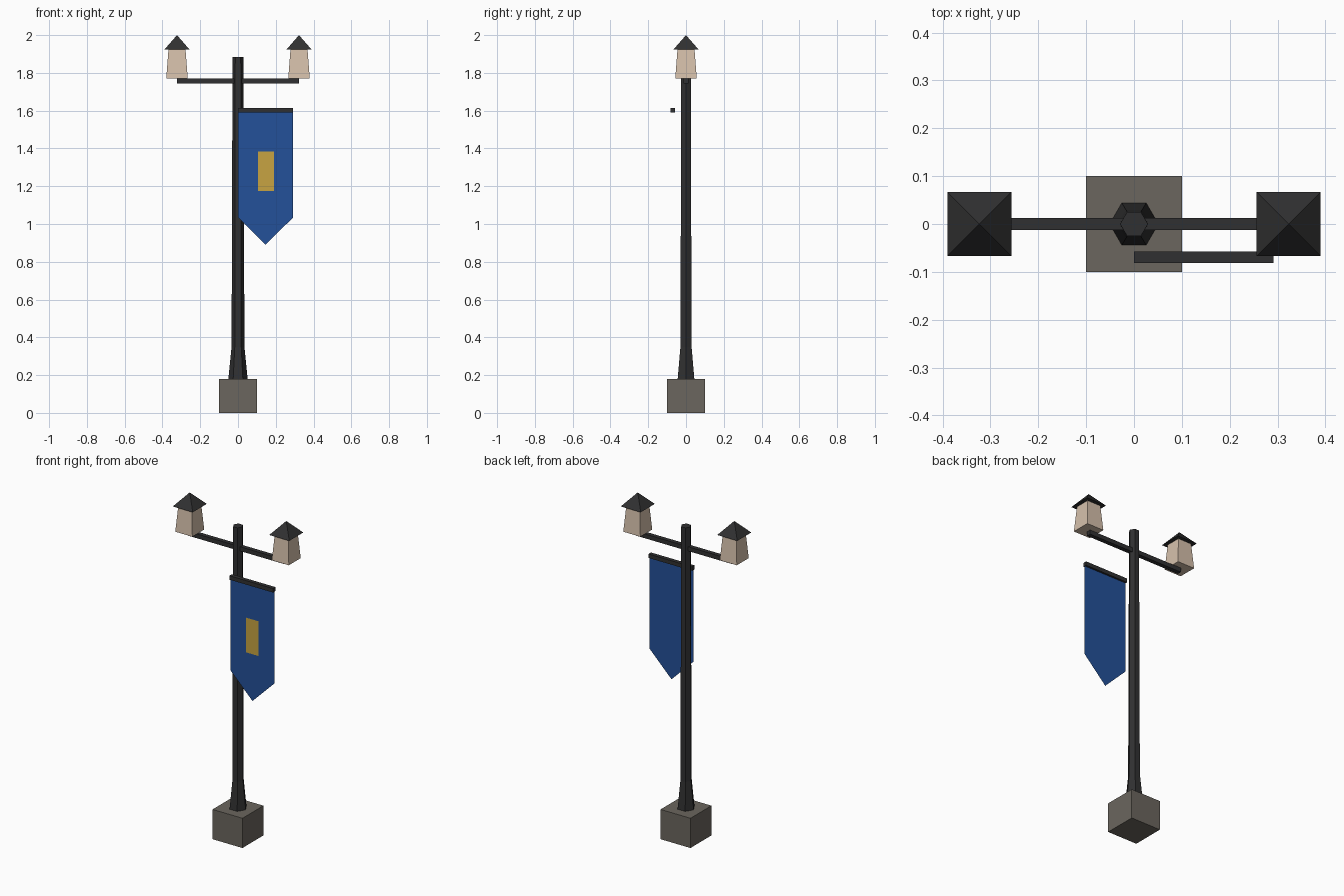
import bpy
import math

if "Cube" in bpy.data.objects:
    bpy.data.objects.remove(bpy.data.objects["Cube"], do_unlink=True)


def material(name, color):
    mat = bpy.data.materials.new(name)
    mat.use_nodes = True
    mat.diffuse_color = (*color, 1)
    mat.node_tree.nodes["Principled BSDF"].inputs["Base Color"].default_value = (*color, 1)
    return mat


iron = material("dark iron", (0.03, 0.03, 0.031))
stone = material("grey stone", (0.147, 0.133, 0.112))
glass = material("warm glass", (0.67, 0.53, 0.41))
cloth = material("blue cloth", (0.017, 0.082, 0.32))
gold = material("gold", (0.57, 0.37, 0.055))


def add_mesh(name, verts, faces, mat):
    mesh = bpy.data.meshes.new(name)
    mesh.from_pydata(verts, [], faces)
    mesh.materials.append(mat)
    obj = bpy.data.objects.new(name, mesh)
    bpy.context.collection.objects.link(obj)
    return obj


def loft(name, sides, profile, mat, x=0, phase=0):
    """Stack regular rings given as (z, radius), capped at both ends."""
    verts = []
    for z, r in profile:
        for i in range(sides):
            a = phase + math.tau * i / sides
            verts.append((x + r * math.cos(a), r * math.sin(a), z))
    faces = [tuple(reversed(range(sides)))]
    for k in range(len(profile) - 1):
        b = k * sides
        for i in range(sides):
            j = (i + 1) % sides
            faces.append((b + i, b + j, b + sides + j, b + sides + i))
    top = (len(profile) - 1) * sides
    faces.append(tuple(range(top, top + sides)))
    return add_mesh(name, verts, faces, mat)


def square(name, profile, mat, x=0):
    """Loft with four sides; profile holds (z, half width)."""
    return loft(name, 4, [(z, h * math.sqrt(2)) for z, h in profile], mat, x, math.pi / 4)


def box(name, center, size, mat):
    bpy.ops.mesh.primitive_cube_add(size=1, location=center)
    obj = bpy.context.object
    obj.name = name
    obj.scale = size
    obj.data.materials.append(mat)
    return obj


def panel(name, outline, y, mat):
    """Flat sheet facing the front."""
    return add_mesh(name, [(x, y, z) for x, z in outline], [tuple(range(len(outline)))], mat)


# Base and tapered six-sided pole
square("base", [(0, 0.1), (0.18, 0.1)], stone)
loft("pole", 6, [(0.18, 0.051), (0.35, 0.034), (1.885, 0.029)], iron)

# Cross arm with a lantern at each end
box("cross_arm", (0, 0, 1.756), (0.646, 0.026, 0.026), iron)
for side, x in (("left", 0.323), ("right", -0.323)):
    square(side + "_lantern", [(1.769, 0.057), (1.925, 0.045)], glass, x)
    eave, peak = 1.923, 2.0
    h = 0.067
    corners = [(x - h, -h, eave), (x + h, -h, eave), (x + h, h, eave), (x - h, h, eave)]
    add_mesh(side + "_lantern_roof", corners + [(x, 0, peak)],
             [(3, 2, 1, 0)] + [(i, (i + 1) % 4, 4) for i in range(4)], iron)

# Banner hanging from its rod, with a gold plate on the front
box("banner_rod", (0.146, -0.07, 1.602), (0.292, 0.024, 0.024), iron)
panel("banner", [(0, 1.602), (0, 1.035), (0.146, 0.89), (0.292, 1.035), (0.292, 1.602)], -0.07, cloth)
panel("banner_emblem", [(0.105, 1.385), (0.105, 1.175), (0.19, 1.175), (0.19, 1.385)], -0.073, gold)
